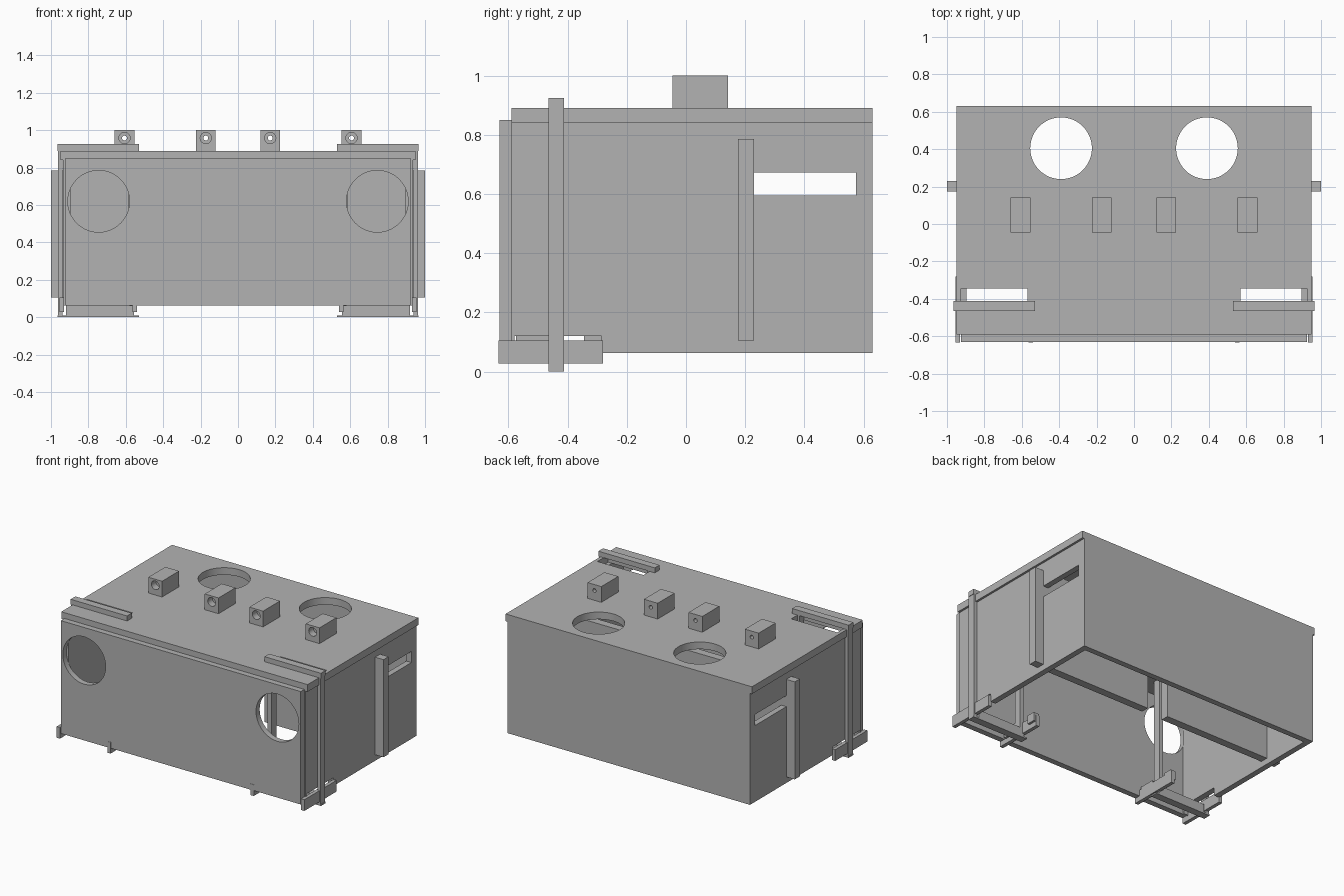
import bpy
import bmesh
from mathutils import Matrix, Vector

default = bpy.data.objects.get("Cube")
if default:
    bpy.data.objects.remove(default, do_unlink=True)

GREY = (0.45, 0.45, 0.45, 1.0)
mat = bpy.data.materials.new("plain grey")
mat.use_nodes = True
mat.diffuse_color = GREY
mat.node_tree.nodes["Principled BSDF"].inputs["Base Color"].default_value = GREY


def add_object(name, bm):
    mesh = bpy.data.meshes.new(name)
    bm.to_mesh(mesh)
    bm.free()
    mesh.materials.append(mat)
    obj = bpy.data.objects.new(name, mesh)
    bpy.context.collection.objects.link(obj)
    return obj


def box(name, x, y, z):
    """Box from its (low, high) range on each axis."""
    bm = bmesh.new()
    bmesh.ops.create_cube(bm, size=1)
    ranges = [sorted(r) for r in (x, y, z)]
    for v in bm.verts:
        v.co = Vector([lo + (c + 0.5) * (hi - lo) for c, (lo, hi) in zip(v.co, ranges)])
    return add_object(name, bm)


def cylinder(name, centre, radius, depth, axis):
    bm = bmesh.new()
    bmesh.ops.create_cone(bm, cap_ends=True, segments=48,
                          radius1=radius, radius2=radius, depth=depth)
    if axis == "Y":
        bmesh.ops.rotate(bm, verts=bm.verts, matrix=Matrix.Rotation(1.5707963, 3, "X"))
    bmesh.ops.translate(bm, verts=bm.verts, vec=centre)
    return add_object(name, bm)


def cut(target, cutters):
    """Subtract the cutters from the target, then remove them."""
    bpy.ops.object.select_all(action="DESELECT")
    bpy.context.view_layer.objects.active = target
    target.select_set(True)
    for cutter in cutters:
        cutter.hide_render = True
        mod = target.modifiers.new("cut", "BOOLEAN")
        mod.operation = "DIFFERENCE"
        mod.solver = "EXACT"
        mod.object = cutter
        bpy.ops.object.modifier_apply(modifier=mod.name)
        bpy.data.objects.remove(cutter, do_unlink=True)
    bpy.ops.object.shade_smooth_by_angle()


def span(side, lo, hi):
    return (side * lo, side * hi)


SIDES = ((1, "left"), (-1, "right"))
CLAMP_Y = (-0.465, -0.413)

# Enclosure: front panel, back wall and lid
front_panel = box("front_panel", (-0.925, 0.925), (-0.63, -0.59), (0.063, 0.85))
cut(front_panel, [cylinder("hole", (s * 0.745, -0.61, 0.62), 0.165, 0.2, "Y") for s, _ in SIDES])

box("back_wall", (-0.935, 0.935), (0.59, 0.63), (0.063, 0.84))

lid = box("lid", (-0.95, 0.95), (-0.59, 0.63), (0.84, 0.89))
cut(lid, [cylinder("hole", (s * 0.39, 0.405, 0.86), 0.165, 0.3, "Z") for s, _ in SIDES]
    + [box("slot", span(s, 0.57, 0.925), (-0.463, -0.345), (0.7, 1)) for s, _ in SIDES])

for s, side in SIDES:
    # Side wall with hand slot, panel slot and lower notch
    wall = box(side + "_wall", span(s, 0.895, 0.935), (-0.59, 0.59), (0.063, 0.84))
    wide = span(s, 0.8, 1.1)
    cut(wall, [box("slot", wide, (0.23, 0.575), (0.595, 0.672)),
               box("notch", wide, (-0.58, -0.285), (0, 0.12))])

    # Divider panel that pokes out through the wall
    box(side + "_divider", span(s, 0.08, 1.0), (0.175, 0.23), (0.105, 0.785))

    # Clamp loop: bars above and below, posts inside and outside the wall
    box(side + "_clamp_top_bar", span(s, 0.53, 0.965), CLAMP_Y, (0.89, 0.925))
    box(side + "_clamp_outer_post", span(s, 0.937, 0.962), CLAMP_Y, (0.01, 0.89))
    box(side + "_clamp_inner_post", span(s, 0.555, 0.585), CLAMP_Y, (0.01, 0.89))
    box(side + "_clamp_bottom_bar", span(s, 0.585, 0.92), CLAMP_Y, (0.01, 0.065))
    box(side + "_clamp_foot", span(s, 0.53, 0.965), CLAMP_Y, (0, 0.01))

    # Lower rails on both sides of the clamp
    box(side + "_outer_rail", span(s, 0.93, 0.955), (-0.633, -0.28), (0.027, 0.105))
    box(side + "_inner_rail", span(s, 0.54, 0.565), (-0.633, -0.28), (0.027, 0.105))
    for label, y in (("front", (-0.575, -0.465)), ("rear", (-0.345, -0.285))):
        box(f"{side}_{label}_rail_pad", span(s, 0.54, 0.58), y, (0.06, 0.12))

    # Lid blocks with stepped bores
    for label, x in (("outer", 0.607), ("inner", 0.172)):
        cx = s * x
        block = box(f"{side}_{label}_block", (cx - 0.053, cx + 0.053), (-0.045, 0.142), (0.89, 1.0))
        cut(block, [cylinder("bore", (cx, -0.045, 0.958), 0.03, 0.1, "Y"),
                    cylinder("bore", (cx, 0.05, 0.958), 0.013, 0.4, "Y")])
